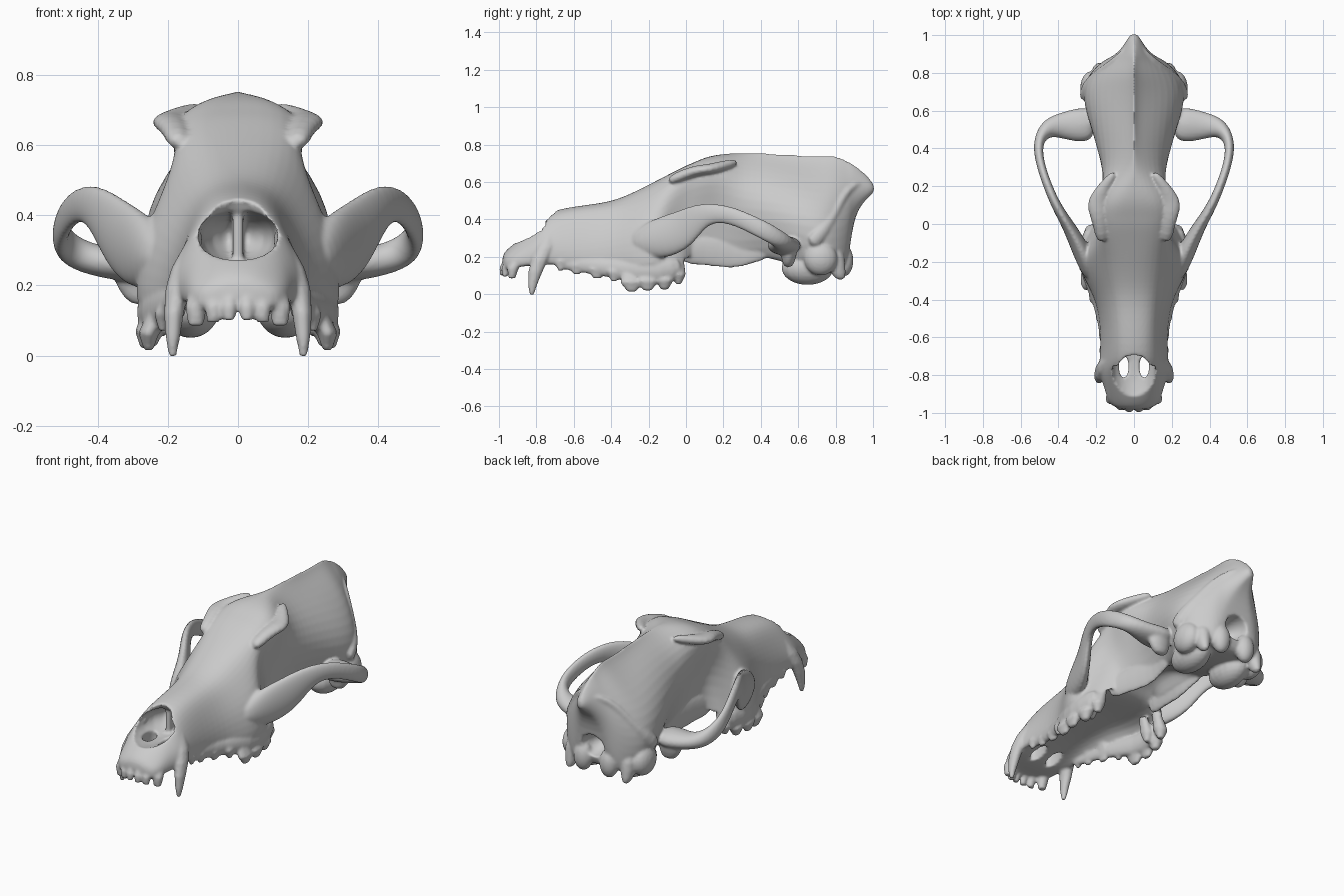
import bpy, bmesh, math
from mathutils import Vector

parts = []


def make(name, bm, mirror=False, subsurf=0):
    bmesh.ops.recalc_face_normals(bm, faces=bm.faces)
    me = bpy.data.meshes.new(name)
    bm.to_mesh(me)
    bm.free()
    ob = bpy.data.objects.new(name, me)
    bpy.context.collection.objects.link(ob)
    if mirror:
        ob.modifiers.new("Mirror", 'MIRROR').use_mirror_merge = False
    if subsurf:
        s = ob.modifiers.new("Subsurf", 'SUBSURF')
        s.levels = s.render_levels = subsurf
    parts.append(ob)
    return ob


def skin(bm, rings):
    vs = [[bm.verts.new(p) for p in r] for r in rings]
    n = len(vs[0])
    for a, b in zip(vs, vs[1:]):
        for i in range(n):
            bm.faces.new((a[i], a[(i + 1) % n], b[(i + 1) % n], b[i]))
    bm.faces.new(vs[0])
    bm.faces.new(vs[-1][::-1])
    return vs


def sweep(name, path, n=8, subsurf=1):
    """path: (x, y, z, half thickness, half height), rings stand upright"""
    rings = []
    for i, (x, y, z, t, h) in enumerate(path):
        a, b = path[max(i - 1, 0)], path[min(i + 1, len(path) - 1)]
        d = Vector((b[0] - a[0], b[1] - a[1], b[2] - a[2])).normalized()
        side = Vector((d.y, -d.x, 0)).normalized()
        up = side.cross(d)
        rings.append([Vector((x, y, z)) + side * t * math.cos(k * math.tau / n)
                      + up * h * math.sin(k * math.tau / n) for k in range(n)])
    bm = bmesh.new()
    skin(bm, rings)
    return make(name, bm, True, subsurf)


def spike(bm, stops, n=10):
    """upright tapered form; stops: (x, y, z, rx, ry)"""
    skin(bm, [[(x + rx * math.cos(k * math.tau / n), y + ry * math.sin(k * math.tau / n), z)
               for k in range(n)] for x, y, z, rx, ry in stops])


def ball(name, c, r, mirror=True):
    bm = bmesh.new()
    bmesh.ops.create_uvsphere(bm, u_segments=18, v_segments=12, radius=1)
    bmesh.ops.scale(bm, vec=r, verts=bm.verts)
    bmesh.ops.translate(bm, vec=c, verts=bm.verts)
    return make(name, bm, mirror)


# Skull body sections: y, top z, four (half width, z) points, underside z
snout = [
    (-.985, .21, .03, .21, .06, .20, .09, .18, .09, .13, .14),
    (-.94, .26, .06, .25, .11, .22, .145, .19, .14, .13, .15),
    (-.85, .32, .09, .31, .14, .27, .16, .21, .16, .15, .15),
    (-.78, .39, .09, .38, .155, .30, .20, .23, .19, .15, .16),
    (-.73, .455, .09, .435, .15, .33, .185, .23, .175, .14, .18),
    (-.55, .48, .09, .465, .14, .37, .18, .23, .175, .12, .21),
    (-.40, .50, .10, .48, .155, .39, .205, .26, .20, .10, .22),
    (-.28, .55, .115, .53, .19, .43, .27, .29, .28, .08, .23),
    (-.17, .605, .13, .59, .215, .47, .31, .32, .305, .08, .23),
    (-.08, .65, .14, .64, .20, .56, .19, .38, .29, .09, .23),
    (-.01, .685, .14, .68, .20, .60, .14, .42, .25, .11, .24)]
cranium = [
    (.04, .705, .14, .70, .20, .63, .14, .42, .14, .15, .29),
    (.11, .735, .12, .735, .22, .645, .14, .45, .11, .14, .30),
    (.20, .755, .08, .745, .19, .65, .15, .45, .10, .13, .30),
    (.30, .755, .04, .73, .16, .60, .18, .42, .09, .13, .28),
    (.45, .755, .025, .72, .17, .59, .24, .40, .12, .19, .19),
    (.60, .745, .025, .70, .185, .57, .285, .38, .22, .16, .15),
    (.72, .74, .025, .70, .19, .54, .30, .36, .24, .14, .14),
    (.80, .745, .025, .70, .165, .55, .25, .36, .22, .14, .14),
    (.87, .71, .025, .67, .12, .55, .17, .37, .15, .14, .14),
    (.89, .70, .025, .67, .09, .57, .11, .47, .09, .42, .40),
    (.95, .655, .025, .63, .05, .58, .05, .53, .04, .51, .50),
    (1.01, .59, .012, .585, .02, .575, .02, .56, .01, .55, .545)]
rings = []
for y, zt, w1, z1, w2, z2, w3, z3, w4, z4, zb in snout + cranium:
    half = [(w1, z1), (w2, z2), (w3, z3), (w4, z4), (w4 * .75, zb)]
    rings.append([(0, y, zt)] + [(x, y, z) for x, z in half] + [(0, y, zb)]
                 + [(-x, y, z) for x, z in half[::-1]])
bm = bmesh.new()
vs = skin(bm, rings)
crease = bm.edges.layers.float.new("crease_edge")
for a, b in zip(vs[13:], vs[14:]):
    bm.edges.get((a[0], b[0]))[crease] = .8
body = make("skull_body", bm, subsurf=2)

# Openings: nasal cavity, nasal notch, palate slots, spinal opening
cutters = [ball("nose_cutter", (0, -.775, .34), (.115, .24, .082), False),
           ball("nose_notch_cutter", (0, -.785, .40), (.085, .11, .075), False),
           ball("palate_slot_cutter", (.055, -.755, .2), (.028, .065, .16)),
           ball("spine_cutter", (0, .9, .27), (.075, .14, .07), False)]
for c in cutters:
    parts.remove(c)
    m = body.modifiers.new("Cut", 'BOOLEAN')
    m.operation, m.solver, m.object = 'DIFFERENCE', 'EXACT', c

# Thin wall inside the nose
bm = bmesh.new()
bmesh.ops.create_cube(bm, size=1)
bmesh.ops.scale(bm, vec=(.03, .2, .16), verts=bm.verts)
bmesh.ops.translate(bm, vec=(0, -.57, .33), verts=bm.verts)
make("nasal_septum", bm)

# Cheek arches
sweep("cheek_arch", [
    (.20, -.30, .27, .06, .06), (.275, -.15, .29, .055, .13), (.345, -.01, .345, .036, .118),
    (.41, .09, .435, .028, .068), (.465, .22, .432, .025, .052), (.503, .34, .38, .025, .052),
    (.51, .44, .33, .03, .055), (.46, .515, .285, .055, .05), (.36, .52, .26, .085, .05),
    (.20, .53, .26, .12, .07)], subsurf=2)

# Brow edges running back into the temple lines
sweep("brow_ridge", [
    (.165, -.10, .60, .04, .03), (.18, .0, .645, .04, .032), (.195, .07, .665, .055, .03),
    (.195, .12, .668, .06, .03), (.165, .19, .685, .035, .03), (.10, .28, .71, .02, .02)])

# Ridge round the back of the head
sweep("nuchal_crest", [
    (.0, .97, .59, .015, .02), (.065, .90, .59, .015, .02), (.135, .84, .52, .018, .025),
    (.19, .80, .43, .022, .03), (.25, .74, .34, .03, .04), (.27, .66, .26, .03, .05)])

# Plates under the eye sockets
sweep("pterygoid_plate", [
    (.15, -.05, .23, .03, .08), (.125, .10, .235, .018, .085), (.105, .26, .21, .018, .09),
    (.105, .34, .23, .018, .075), (.12, .46, .25, .03, .06)])

# Skull base: ear capsules, condyles, mastoids and hanging processes
ball("ear_capsule", (.135, .65, .14), (.085, .14, .09))
ball("occipital_condyle", (.085, .845, .18), (.055, .05, .085))
ball("mastoid", (.225, .72, .19), (.06, .09, .09))
bm = bmesh.new()
spike(bm, [(.17, .79, .26, .06, .06), (.185, .80, .15, .045, .055), (.185, .83, .07, .02, .03)])
spike(bm, [(.29, .55, .27, .09, .06), (.28, .55, .19, .07, .04), (.27, .545, .14, .04, .025)])
make("base_processes", bm, True, 1)

# Canine teeth
bm = bmesh.new()
spike(bm, [(.12, -.72, .34, .02, .03), (.155, -.755, .25, .036, .05),
           (.174, -.78, .19, .034, .048), (.183, -.805, .12, .029, .039),
           (.186, -.82, .05, .021, .025), (.187, -.825, -.003, .011, .012)])
make("canine_tooth", bm, True)

# Incisors
bm = bmesh.new()
for x, y, z, r in [(.025, -.975, .10, .024), (.07, -.962, .095, .026), (.12, -.925, .085, .032)]:
    spike(bm, [(x * .9, y + .035, .21, r * .8, r), (x, y, .14, r, r),
               (x, y - .006, z, r * .7, r * .6)])
make("incisors", bm, True)

# Cheek teeth: x, y, tip z, half width, half length
bm = bmesh.new()
for x, y, z, w, l in [
        (.165, -.67, .125, .02, .035), (.165, -.585, .105, .022, .045),
        (.18, -.475, .085, .025, .055), (.215, -.385, .07, .025, .04),
        (.255, -.29, .015, .03, .065), (.265, -.205, .02, .03, .06),
        (.25, -.115, .025, .04, .05), (.20, -.125, .06, .035, .04),
        (.225, -.04, .055, .04, .04)]:
    spike(bm, [(x - .03, y, z + .14, w * .6, l * .7), (x, y, z + .05, w, l),
               (x, y, z, w * .45, l * .4)])
make("cheek_teeth", bm, True)

# Bone ridge that holds the cheek teeth
sweep("tooth_ridge", [
    (.155, -.72, .17, .018, .03), (.16, -.58, .16, .022, .045), (.185, -.42, .14, .028, .05),
    (.25, -.26, .12, .04, .075), (.255, -.14, .12, .045, .075), (.23, -.01, .15, .035, .065)])

# Fuse all parts into one continuous bone surface
deps = bpy.context.evaluated_depsgraph_get()
bm = bmesh.new()
for ob in parts:
    bm.from_mesh(ob.evaluated_get(deps).to_mesh())
for ob in parts + cutters:
    bpy.data.objects.remove(ob)
skull = make("skull", bm)
r = skull.modifiers.new("Fuse", 'REMESH')
r.mode, r.voxel_size, r.use_smooth_shade = 'VOXEL', .008, True
s = skull.modifiers.new("Soften", 'SMOOTH')
s.factor, s.iterations = .5, 5
